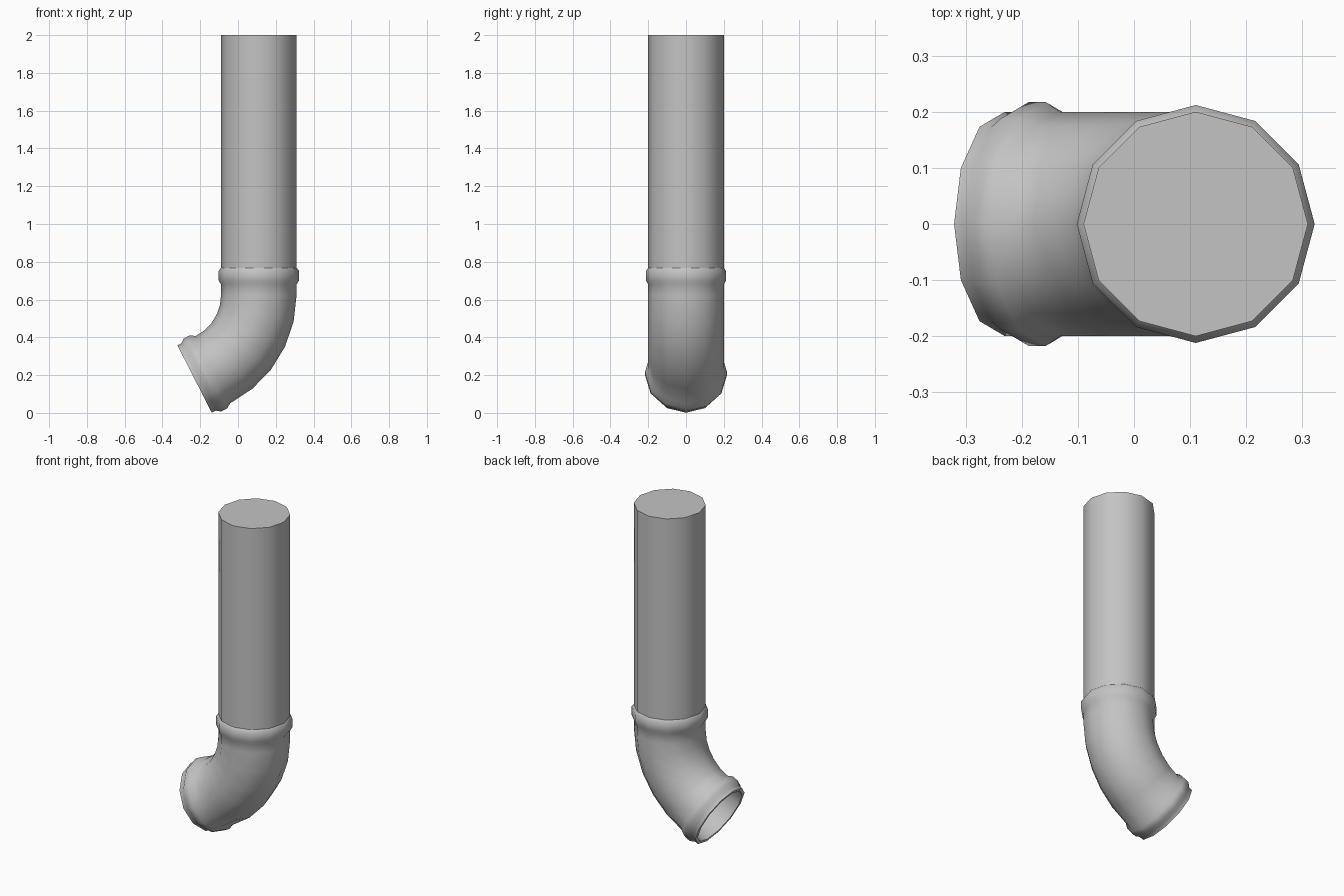
import bpy, bmesh
from math import sin, cos, radians, pi
from mathutils import Vector

cube = bpy.data.objects.get("Cube")
if cube:
    bpy.data.objects.remove(cube, do_unlink=True)

SIDES = 12
PIPE_X = 0.11
RADIUS = 0.2
BEND_R = 0.443
BEND_Z = 0.624
BEND_ANGLE = radians(63)
BEND_STEPS = 5

grey = bpy.data.materials.new("pipe grey")
grey.use_nodes = True
COLOUR = (0.55, 0.55, 0.55, 1)
grey.diffuse_color = COLOUR
grey.node_tree.nodes["Principled BSDF"].inputs["Base Color"].default_value = COLOUR


def station(angle, along, radius):
    """Ring frame on the bend, pushed along the tangent: centre, outward axis, radius."""
    out = Vector((cos(angle), 0, -sin(angle)))
    tangent = Vector((-sin(angle), 0, -cos(angle)))
    hub = Vector((PIPE_X - BEND_R, 0, BEND_Z))
    return hub + out * BEND_R + tangent * along, out, radius


def straight(z, radius):
    return station(0, BEND_Z - z, radius)


def sweep(name, stations, cap_start=False, cap_end=False):
    """Skin a chain of rings into one smooth pipe."""
    bm = bmesh.new()
    rings = []
    for centre, out, r in stations:
        ring = []
        for i in range(SIDES):
            t = 2 * pi * i / SIDES
            ring.append(bm.verts.new(centre + out * r * cos(t) + Vector((0, r * sin(t), 0))))
        rings.append(ring)
    for a, b in zip(rings, rings[1:]):
        for i in range(SIDES):
            j = (i + 1) % SIDES
            bm.faces.new((a[i], b[i], b[j], a[j]))
    if cap_start:
        bm.faces.new(rings[0])
    if cap_end:
        bm.faces.new(rings[-1][::-1])
    mesh = bpy.data.meshes.new(name)
    bm.to_mesh(mesh)
    bm.free()
    mesh.materials.append(grey)
    ob = bpy.data.objects.new(name, mesh)
    bpy.context.collection.objects.link(ob)
    bpy.ops.object.select_all(action="DESELECT")
    ob.select_set(True)
    bpy.context.view_layer.objects.active = ob
    bpy.ops.object.shade_smooth_by_angle(angle=radians(50))
    return ob


# Straight downpipe with a closed top
sweep("downpipe", [straight(2.0, RADIUS), straight(0.76, RADIUS)], cap_start=True)

# Elbow: upper collar, bend, lower collar, lip, then the hollow inside
upper_collar = [straight(z, r) for z, r in
                ((0.768, RADIUS), (0.752, 0.212), (0.7, 0.212), (0.68, RADIUS))]
bend_angles = [BEND_ANGLE * i / BEND_STEPS for i in range(BEND_STEPS + 1)]
bend = [station(a, 0, RADIUS) for a in bend_angles]
lower_collar = [station(BEND_ANGLE, d, r) for d, r in
                ((0.028, 0.217), (0.063, 0.217), (0.086, RADIUS), (0.11, RADIUS), (0.11, 0.18))]
bore = [station(a, 0, 0.18) for a in reversed(bend_angles)]
sweep("elbow", upper_collar + bend + lower_collar + bore + [straight(0.76, 0.18)], cap_end=True)
